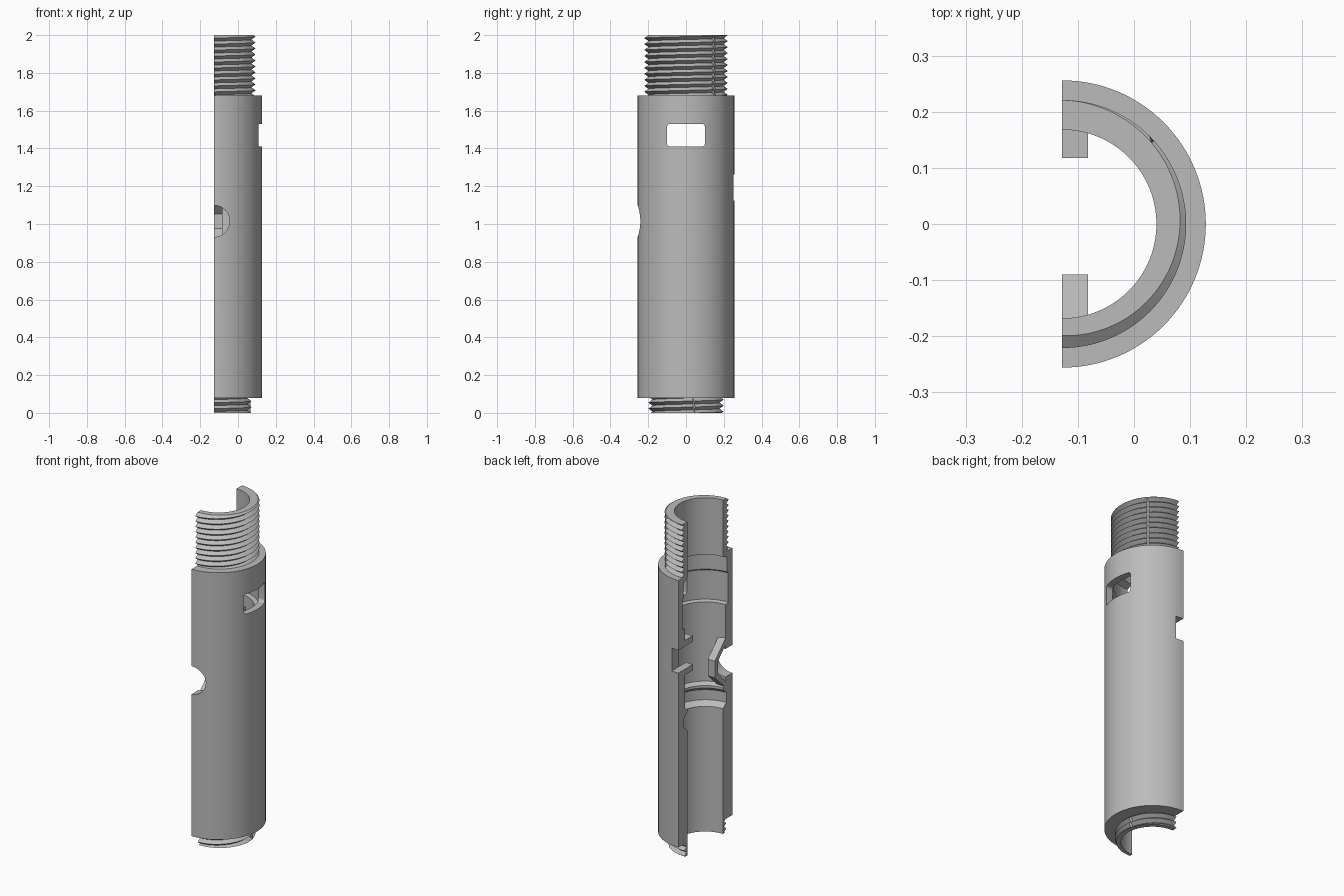
import bpy, bmesh, math
from math import sin, cos, pi, radians

if "Cube" in bpy.data.objects:
    bpy.data.objects.remove(bpy.data.objects["Cube"], do_unlink=True)

AXIS_X = -0.128      # tube axis, lying on the section plane
BORE = 0.168
PITCH = 0.0316
SEGS = 64

steel = bpy.data.materials.new("steel grey")
steel.use_nodes = True
GREY = (0.5, 0.5, 0.5, 1)
steel.diffuse_color = GREY
steel.node_tree.nodes["Principled BSDF"].inputs["Base Color"].default_value = GREY


def finish(name, bm, smooth=False):
    bmesh.ops.remove_doubles(bm, verts=bm.verts, dist=1e-5)
    bmesh.ops.recalc_face_normals(bm, faces=bm.faces)
    mesh = bpy.data.meshes.new(name)
    bm.to_mesh(mesh)
    bm.free()
    mesh.materials.append(steel)
    ob = bpy.data.objects.new(name, mesh)
    bpy.context.collection.objects.link(ob)
    if smooth:
        smooth_by_angle(ob)
    return ob


def activate(ob):
    bpy.ops.object.select_all(action='DESELECT')
    ob.select_set(True)
    bpy.context.view_layer.objects.active = ob


def smooth_by_angle(ob):
    activate(ob)
    bpy.ops.object.shade_smooth_by_angle(angle=radians(25))


def half_turn(name, profile_at, smooth=True):
    """Sweep a closed (radius, z) profile through half a turn and cap both ends."""
    bm = bmesh.new()
    rings = []
    for i in range(SEGS + 1):
        a = -pi / 2 + pi * i / SEGS
        rings.append([bm.verts.new((AXIS_X + r * cos(a), r * sin(a), z))
                      for r, z in profile_at(a)])
    n = len(rings[0])
    for p, q in zip(rings, rings[1:]):
        for k in range(n):
            m = (k + 1) % n
            bm.faces.new((p[k], q[k], q[m], p[m]))
    bm.faces.new(rings[0])
    bm.faces.new(rings[-1])
    return finish(name, bm, smooth)


def thread(name, z0, z1, crest, root, phase_z):
    """Half of a helical V thread, clipped flat at both ends."""
    def radius(z, a):
        t = ((z - phase_z) / PITCH - (a - pi / 2) / (2 * pi)) % 1
        return root + (crest - root) * abs(1 - 2 * t)

    def profile(a):
        pts = [(BORE, z0)]
        base = phase_z + PITCH * (a - pi / 2) / (2 * pi)
        first = math.floor((z0 - base) / PITCH * 2) - 1
        count = int((z1 - z0) / PITCH * 2) + 6
        for k in range(count):
            z = min(max(base + (first + k) * PITCH / 2, z0), z1)
            pts.append((radius(z, a), z))
        return pts + [(BORE, z1)]
    return half_turn(name, profile)


def prism(name, outline, depth, place):
    """Extrude a 2D outline; place(u, v, w) maps it to the model."""
    bm = bmesh.new()
    lo, hi = [[bm.verts.new(place(u, v, w)) for u, v in outline] for w in depth]
    bm.faces.new(lo)
    bm.faces.new(hi)
    n = len(lo)
    for k in range(n):
        m = (k + 1) % n
        bm.faces.new((lo[k], lo[m], hi[m], hi[k]))
    return finish(name, bm)


def arc_outline(cu, cv, r, start=0, sweep=360, steps=48):
    return [(cu + r * cos(radians(start + sweep * i / steps)),
             cv + r * sin(radians(start + sweep * i / steps))) for i in range(steps)]


def cut(target, cutter):
    cutter.hide_render = True
    mod = target.modifiers.new("cut", 'BOOLEAN')
    mod.operation = 'DIFFERENCE'
    mod.solver = 'EXACT'
    mod.object = cutter
    activate(target)
    bpy.ops.object.modifier_apply(modifier=mod.name)
    bpy.data.objects.remove(cutter, do_unlink=True)


# Main sleeve with stepped bore and seal groove
sleeve = [(0.256, 0.08), (0.256, 1.68), (BORE, 1.68), (BORE, 1.66),
          (0.206, 1.645), (0.206, 1.555), (0.217, 1.545), (0.217, 1.37),
          (0.192, 1.365), (0.192, 0.89), (BORE, 0.875), (BORE, 0.86),
          (0.2, 0.835), (0.2, 0.775), (BORE, 0.75), (BORE, 0.08)]
body = half_turn("sleeve_body", lambda a: sleeve, smooth=False)

# Rounded side window
R, W = 0.016, 0.1
corners = [(W, 1.53, 0), (-W, 1.53, 90), (-W, 1.41, 180), (W, 1.41, 270)]
window = []
for y, z, start in corners:
    cy = y - math.copysign(R, y)
    cz = z + (R if z < 1.47 else -R)
    window += [(cy + R * cos(radians(start + d)), cz + R * sin(radians(start + d)))
               for d in range(0, 91, 15)]
cut(body, prism("window_cutter", window, (0, 0.3), lambda u, v, w: (w, u, v)))

# Round port in the front wall
cut(body, prism("port_cutter", arc_outline(AXIS_X, 1.015, 0.084), (-0.3, -0.1),
                lambda u, v, w: (u, w, v)))

# Slot in the back wall
slot = [(-0.2, 1.125), (-0.082, 1.125), (-0.082, 1.262), (-0.2, 1.262)]
cut(body, prism("slot_cutter", slot, (0.1, 0.3), lambda u, v, w: (u, w, v)))
smooth_by_angle(body)

# Threaded ends
thread("upper_thread", 1.68, 2.0, 0.221, 0.199, 2.0)
thread("lower_thread", 0.0, 0.08, 0.199, 0.177, 0.07)

# Bent strip behind the port
strip = [(-0.193, 1.165), (-0.09, 1.065), (-0.09, 0.965), (-0.193, 0.865),
         (-0.193, 0.905), (-0.119, 0.977), (-0.119, 1.053), (-0.193, 1.125)]
prism("bent_strip", strip, (AXIS_X, -0.082), lambda u, v, w: (w, u, v))

# Pair of tabs above and below the slot
for label, z in (("upper_tab", 1.262), ("lower_tab", 1.09)):
    tab = [(0.118, z), (0.196, z), (0.196, z + 0.035), (0.118, z + 0.035)]
    prism(label, tab, (AXIS_X, -0.082), lambda u, v, w: (w, u, v))
